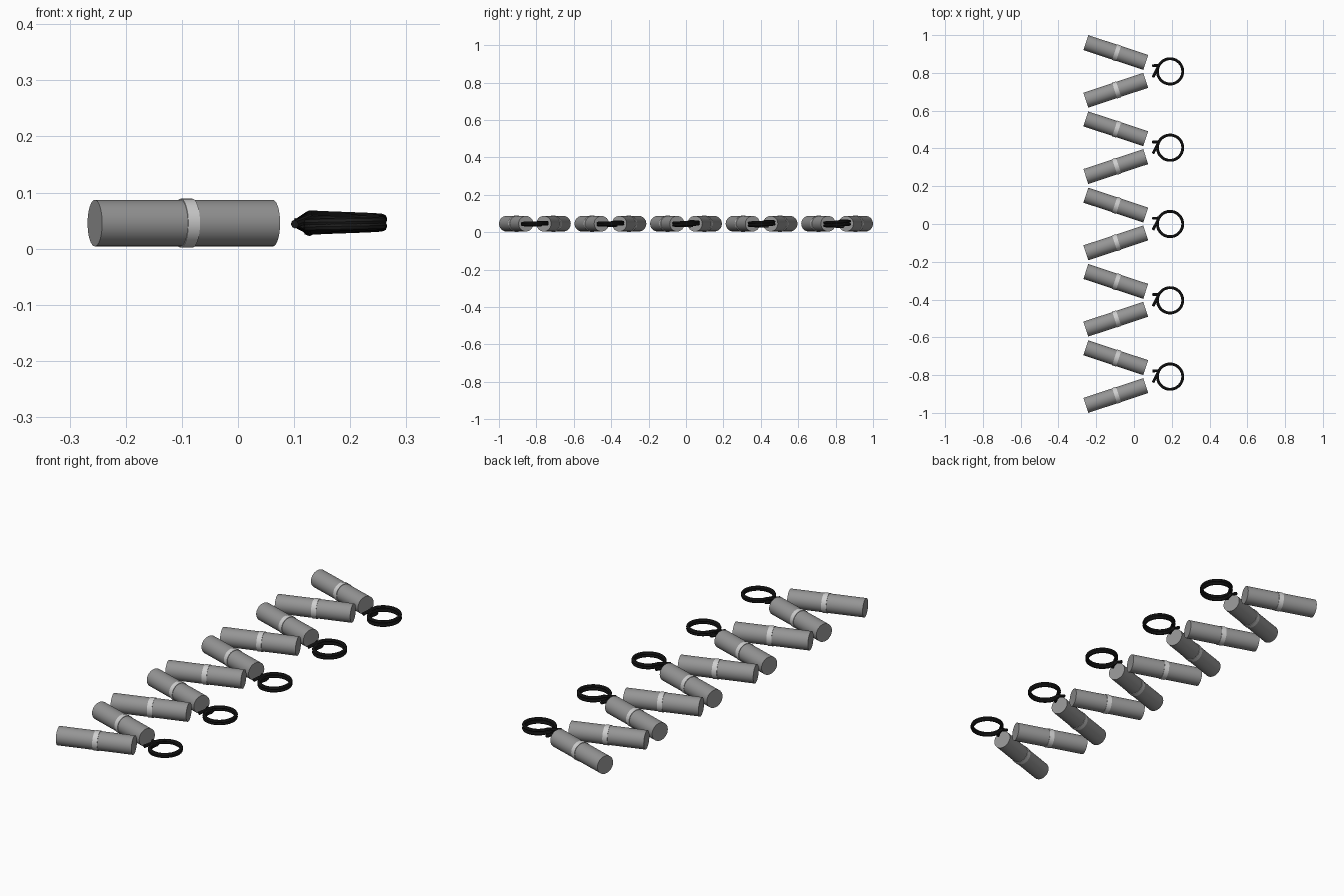
import bpy, bmesh, math
from mathutils import Matrix, Vector

if "Cube" in bpy.data.objects:
    bpy.data.objects.remove(bpy.data.objects["Cube"])

PITCH = 0.404      # spacing of the V-shaped pairs
ZC = 0.0455        # height of every axis
ANGLE = math.radians(18.3)


def material(name, v):
    m = bpy.data.materials.new(name)
    m.diffuse_color = (v, v, v, 1)
    m.use_nodes = True
    m.node_tree.nodes["Principled BSDF"].inputs["Base Color"].default_value = m.diffuse_color
    return m


GREY = material("grey body", 0.30)
LIGHT = material("light grey band", 0.62)
BLACK = material("black wire", 0.012)


def finish(name, bm, mat, matrix=None):
    bmesh.ops.recalc_face_normals(bm, faces=bm.faces)
    me = bpy.data.meshes.new(name)
    bm.to_mesh(me)
    bm.free()
    ob = bpy.data.objects.new(name, me)
    bpy.context.collection.objects.link(ob)
    me.materials.append(mat)
    if matrix:
        ob.matrix_world = matrix
    bpy.ops.object.select_all(action='DESELECT')
    ob.select_set(True)
    bpy.context.view_layer.objects.active = ob
    bpy.ops.object.shade_smooth_by_angle(angle=math.radians(35))
    return ob


def cylinder(name, radius, length, mat, matrix, offset=0.0):
    # cylinder lying along its local x axis
    bm = bmesh.new()
    bmesh.ops.create_cone(bm, cap_ends=True, segments=32, radius1=radius,
                          radius2=radius, depth=length,
                          matrix=Matrix.Translation((offset, 0, 0))
                          @ Matrix.Rotation(math.pi / 2, 4, 'Y'))
    return finish(name, bm, mat, matrix)


def coil(name, y, height):
    # wound wire ring whose two free ends reach towards the cylinders
    wire, radius, cx = 0.0075, 0.067, 0.191
    rise = height - 2 * wire
    a0, a1 = math.radians(152), math.radians(160 + 720)
    pts = [Vector((0.099, y + 0.030, ZC + 0.002))]
    n = 96
    for i in range(n + 1):
        t = i / n
        a = a0 + (a1 - a0) * t
        pts.append(Vector((cx + radius * math.cos(a), y + radius * math.sin(a),
                           ZC + rise * (t - 0.5))))
    pts.append(Vector((0.101, y - 0.030, ZC - 0.002)))
    # sweep an eight-sided section along the path
    bm = bmesh.new()
    rings = []
    for i, p in enumerate(pts):
        d = (pts[min(i + 1, len(pts) - 1)] - pts[max(i - 1, 0)]).normalized()
        side = d.cross(Vector((0, 0, 1))).normalized()
        up = side.cross(d)
        rings.append([bm.verts.new(p + wire * (math.cos(k * math.pi / 4) * side
                                               + math.sin(k * math.pi / 4) * up))
                      for k in range(8)])
    for a, b in zip(rings, rings[1:]):
        for k in range(8):
            bm.faces.new((a[k], a[(k + 1) % 8], b[(k + 1) % 8], b[k]))
    bm.faces.new(rings[0])
    bm.faces.new(rings[-1])
    return finish(name, bm, BLACK)


for i in range(5):
    y = (i - 2) * PITCH
    for label, s in (("front", -1), ("back", 1)):
        place = (Matrix.Translation((-0.0965, y + s * 0.1, ZC))
                 @ Matrix.Rotation(-s * ANGLE, 4, 'Z'))
        cylinder(f"{label}_cylinder_{i + 1}", 0.0415, 0.334, GREY, place)
        cylinder(f"{label}_band_{i + 1}", 0.0437, 0.022, LIGHT, place, 0.005)
    coil(f"wire_ring_{i + 1}", y, 0.031 + 0.0038 * i)
